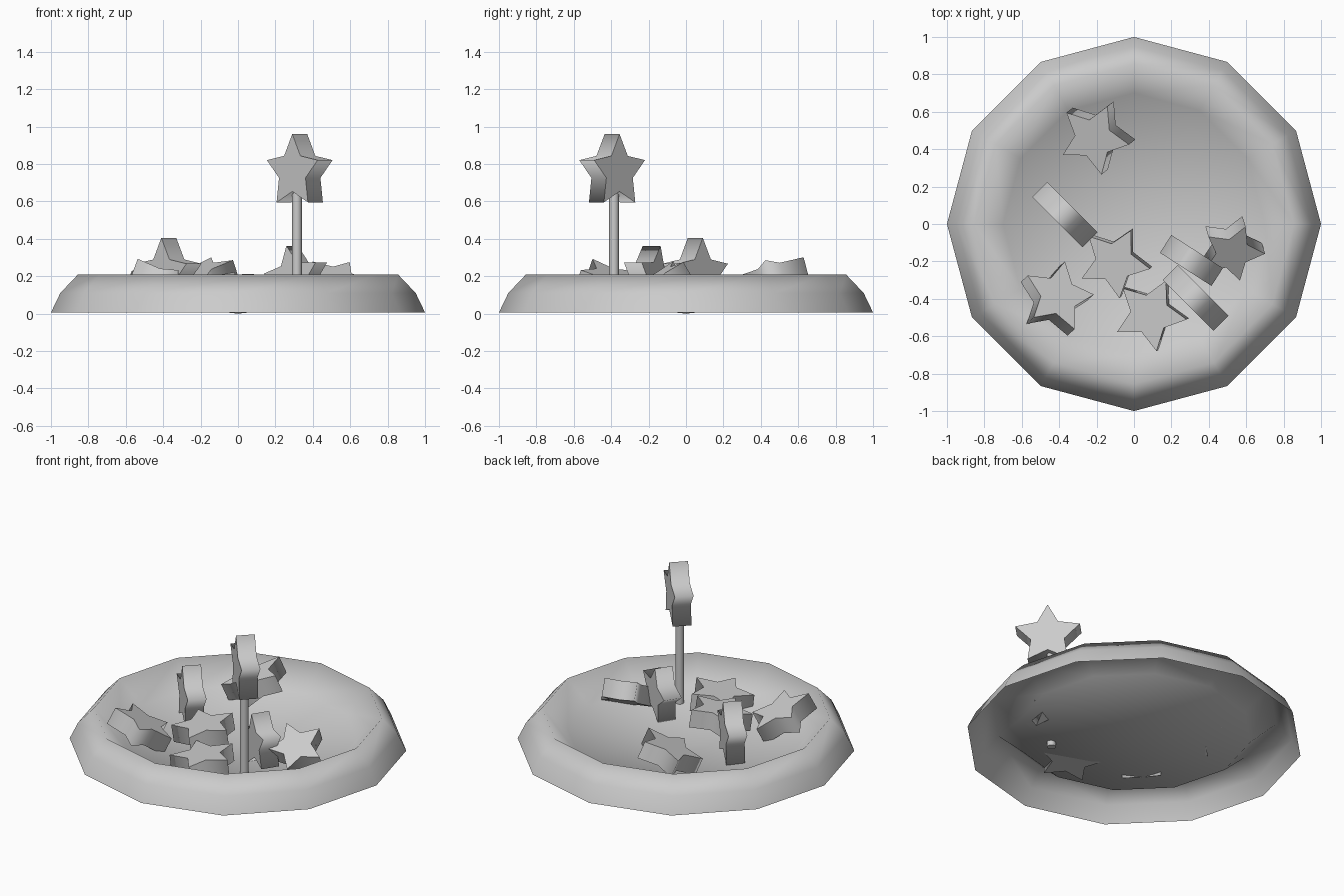
import bpy
import bmesh
from math import sin, cos, pi, radians
from mathutils import Vector, Matrix

cube = bpy.data.objects.get("Cube")
if cube:
    bpy.data.objects.remove(cube)

GREY = (0.6, 0.6, 0.6, 1)
grey = bpy.data.materials.new("plain grey")
grey.use_nodes = True
grey.diffuse_color = GREY
grey.node_tree.nodes["Principled BSDF"].inputs["Base Color"].default_value = GREY


def finish(name, bm, angle):
    """Turn a bmesh into a smooth-shaded object."""
    mesh = bpy.data.meshes.new(name)
    bm.to_mesh(mesh)
    bm.free()
    mesh.materials.append(grey)
    obj = bpy.data.objects.new(name, mesh)
    bpy.context.collection.objects.link(obj)
    bpy.ops.object.select_all(action='DESELECT')
    obj.select_set(True)
    bpy.context.view_layer.objects.active = obj
    bpy.ops.object.shade_smooth_by_angle(angle=radians(angle), keep_sharp_edges=True)
    return obj


def bowl(name, profile, sides=12):
    """Thin open shell: rings from the outer foot over the rim to a low centre."""
    bm = bmesh.new()
    rings = [[bm.verts.new((r * cos(2 * pi * i / sides), r * sin(2 * pi * i / sides), z))
              for i in range(sides)] for r, z in profile]
    centre = bm.verts.new((0, 0, 0))
    for i in range(sides):
        j = (i + 1) % sides
        for a, b in zip(rings, rings[1:]):
            bm.faces.new((a[i], a[j], b[j], b[i]))
        bm.faces.new((rings[-1][i], rings[-1][j], centre))
    return finish(name, bm, 180)


def star(name, centre, axis, tip, radius=0.2, inner=0.52, depth=0.113):
    """Thick five-pointed star facing along axis, one point towards tip."""
    n = Vector(axis).normalized()
    u = Vector(tip)
    u = (u - n * u.dot(n)).normalized()
    frame = Matrix((u, n.cross(u), n)).transposed().to_4x4()
    bm = bmesh.new()
    outline = []
    for i in range(10):
        r = radius * (inner if i % 2 else 1)
        outline.append(bm.verts.new((r * cos(i * pi / 5), r * sin(i * pi / 5), -depth / 2)))
    face = bm.faces.new(outline)
    top = bmesh.ops.extrude_face_region(bm, geom=[face])["geom"]
    bmesh.ops.translate(bm, vec=(0, 0, depth),
                        verts=[v for v in top if isinstance(v, bmesh.types.BMVert)])
    bmesh.ops.recalc_face_normals(bm, faces=bm.faces)
    # Flat caps, rounded-looking side band
    for cap in bm.faces:
        if len(cap.verts) == 10:
            for edge in cap.edges:
                edge.smooth = False
    bm.transform(Matrix.Translation(centre) @ frame)
    return finish(name, bm, 180)


def heading(degrees):
    return (cos(radians(degrees)), sin(radians(degrees)), 0)


# Shallow dish with a sloped outer wall
bowl("dish", [(1, 0.006), (0.95, 0.11), (0.855, 0.21), (0.7, 0.07)])

# Post carrying the raised star
bm = bmesh.new()
bmesh.ops.create_cone(bm, cap_ends=True, segments=16, radius1=0.026, radius2=0.026,
                      depth=0.64, matrix=Matrix.Translation((0.315, -0.385, 0.34)))
finish("post", bm, 40)

# Upright stars
UP = (0, 0, 1)
star("post_star", (0.33, -0.395, 0.758), (1, 1, 0), UP, 0.202)
star("standing_star", (-0.37, 0.05, 0.205), (1, 1, 0), UP)
star("leaning_star", (0.315, -0.2, 0.19), (0.54, 0.84, 0), (-0.15, 0.09, 0.98), 0.175)

# Loose stars lying in the dish
star("back_star", (-0.2, 0.47, 0.18), (-0.3, -0.24, 0.92), heading(63))
star("middle_star", (-0.1, -0.2, 0.14), (-0.1, -0.1, 0.99), heading(62), 0.195)
star("right_star", (-0.42, -0.4, 0.152), (0.33, 0.3, 0.88), heading(74))
star("front_star", (0.09, -0.48, 0.1), (-0.1, -0.05, 0.99), heading(64))
star("left_star", (0.52, -0.13, 0.155), (0.15, -0.5, 0.85), heading(-6), 0.175)
